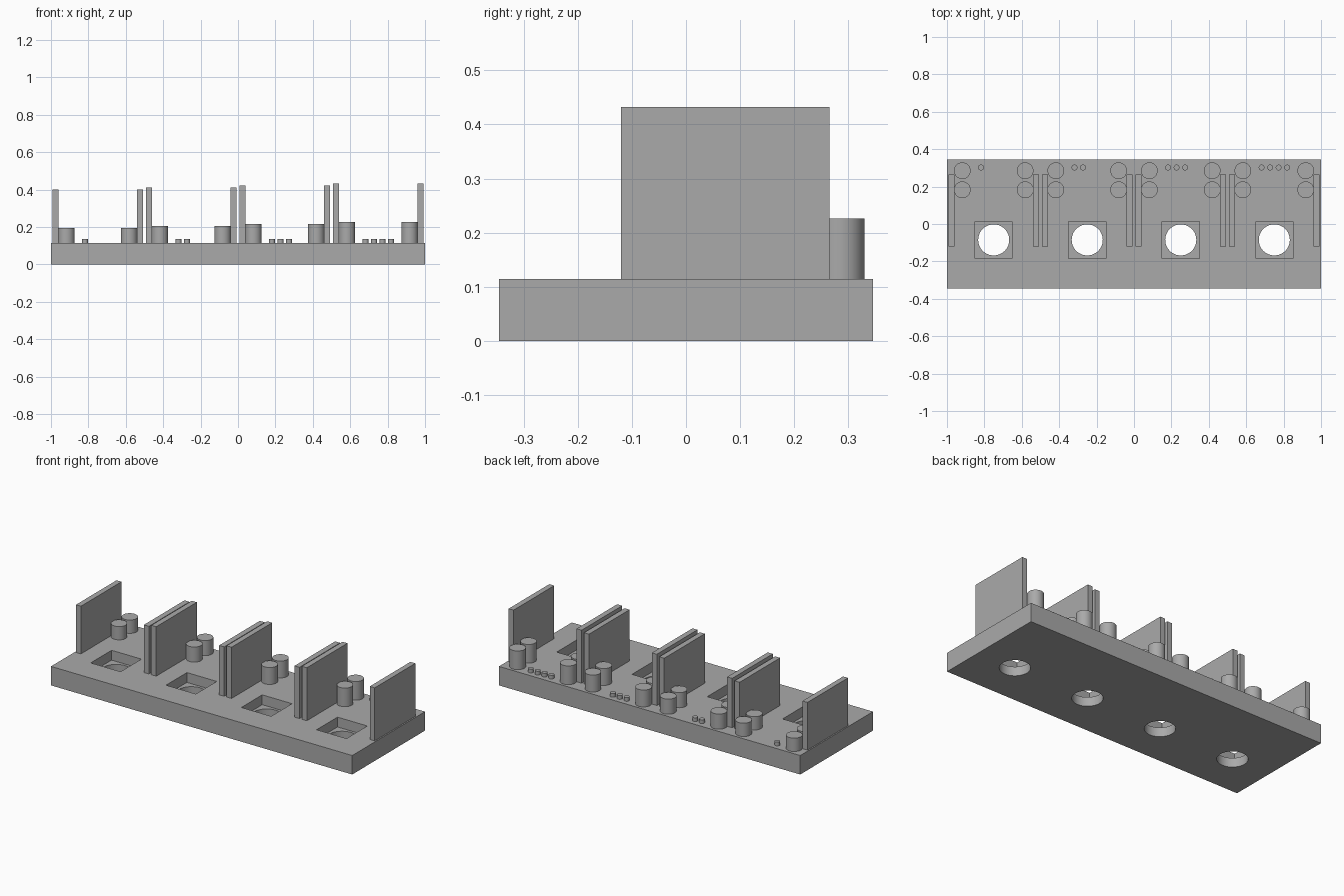
import bpy, math

if "Cube" in bpy.data.objects:
    bpy.data.objects.remove(bpy.data.objects["Cube"])

BASE_H = 0.114

grey = bpy.data.materials.new("plain_grey")
grey.diffuse_color = (0.4, 0.4, 0.4, 1)
grey.use_nodes = True
grey.node_tree.nodes["Principled BSDF"].inputs["Base Color"].default_value = grey.diffuse_color


def finish(name):
    ob = bpy.context.object
    ob.name = name
    ob.data.materials.append(grey)
    return ob


def box(name, x, y, z0, z1, sx, sy):
    bpy.ops.mesh.primitive_cube_add(size=1, location=(x, y, (z0 + z1) / 2))
    bpy.context.object.scale = (sx, sy, z1 - z0)
    bpy.ops.object.transform_apply(location=False, rotation=False, scale=True)
    return finish(name)


def cylinder(name, x, y, z0, z1, r, sides=48):
    bpy.ops.mesh.primitive_cylinder_add(vertices=sides, radius=r, depth=z1 - z0,
                                        location=(x, y, (z0 + z1) / 2))
    bpy.ops.object.shade_smooth_by_angle(angle=math.radians(30))
    return finish(name)


def cut(target, cutter):
    mod = target.modifiers.new(cutter.name, 'BOOLEAN')
    mod.operation, mod.solver, mod.object = 'DIFFERENCE', 'EXACT', cutter
    cutter.hide_render = True
    cutter.display_type = 'WIRE'


# Base plate
base = box("base_plate", 0, 0, 0, BASE_H, 2, 0.69)

# Four test stations, each slightly taller than the last
for i in range(4):
    cx = -0.75 + 0.5 * i
    rise = 0.0107 * i

    # Square pocket with a round through hole
    cut(base, box("pocket_cutter", cx, -0.085, 0.055, 0.2, 0.198, 0.198))
    cut(base, cylinder("hole_cutter", cx, -0.085, -0.1, 0.08, 0.083, 64))

    # Side walls and paired pegs
    for side in (-1, 1):
        box("side_wall", cx + side * 0.2255, 0.0725, BASE_H, 0.4 + rise, 0.033, 0.385)
        for y in (0.285, 0.183):
            cylinder("peg", cx + side * 0.168, y, BASE_H, 0.194 + rise, 0.0445)

    # Counting dots
    for k in range(i + 1):
        cylinder("counting_dot", cx - 0.068 + 0.0455 * k, 0.302, BASE_H, 0.136, 0.0155, 32)
